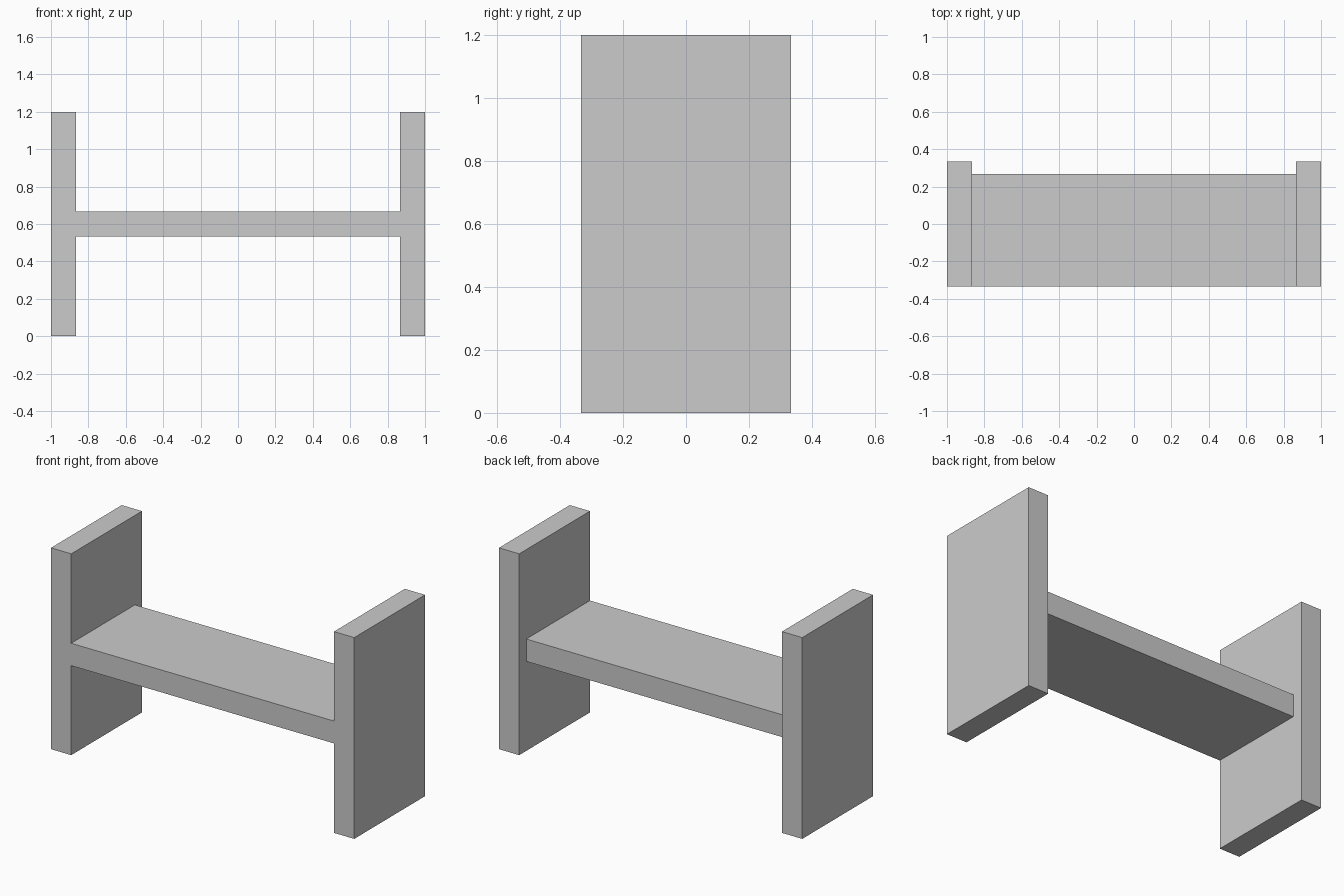
import bpy

if "Cube" in bpy.data.objects:
    bpy.data.objects.remove(bpy.data.objects["Cube"])

U = 2 / 15  # board thickness


def box(name, lo, hi):
    """Axis-aligned board between two corners."""
    x0, y0, z0 = lo
    x1, y1, z1 = hi
    verts = [(x, y, z) for z in (z0, z1) for x, y in ((x0, y0), (x1, y0), (x1, y1), (x0, y1))]
    faces = [(3, 2, 1, 0), (4, 5, 6, 7)]
    faces += [(i, (i + 1) % 4, (i + 1) % 4 + 4, i + 4) for i in range(4)]
    mesh = bpy.data.meshes.new(name)
    mesh.from_pydata(verts, [], faces)
    obj = bpy.data.objects.new(name, mesh)
    bpy.context.collection.objects.link(obj)
    return obj


# Upright end panels
for name, x in (("left_panel", -1), ("right_panel", 1 - U)):
    box(name, (x, -2.5 * U, 0), (x + U, 2.5 * U, 9 * U))

# Seat board, flush at the front and set in at the back
box("seat", (-1 + U, -2.5 * U, 4 * U), (1 - U, 2 * U, 5 * U))
